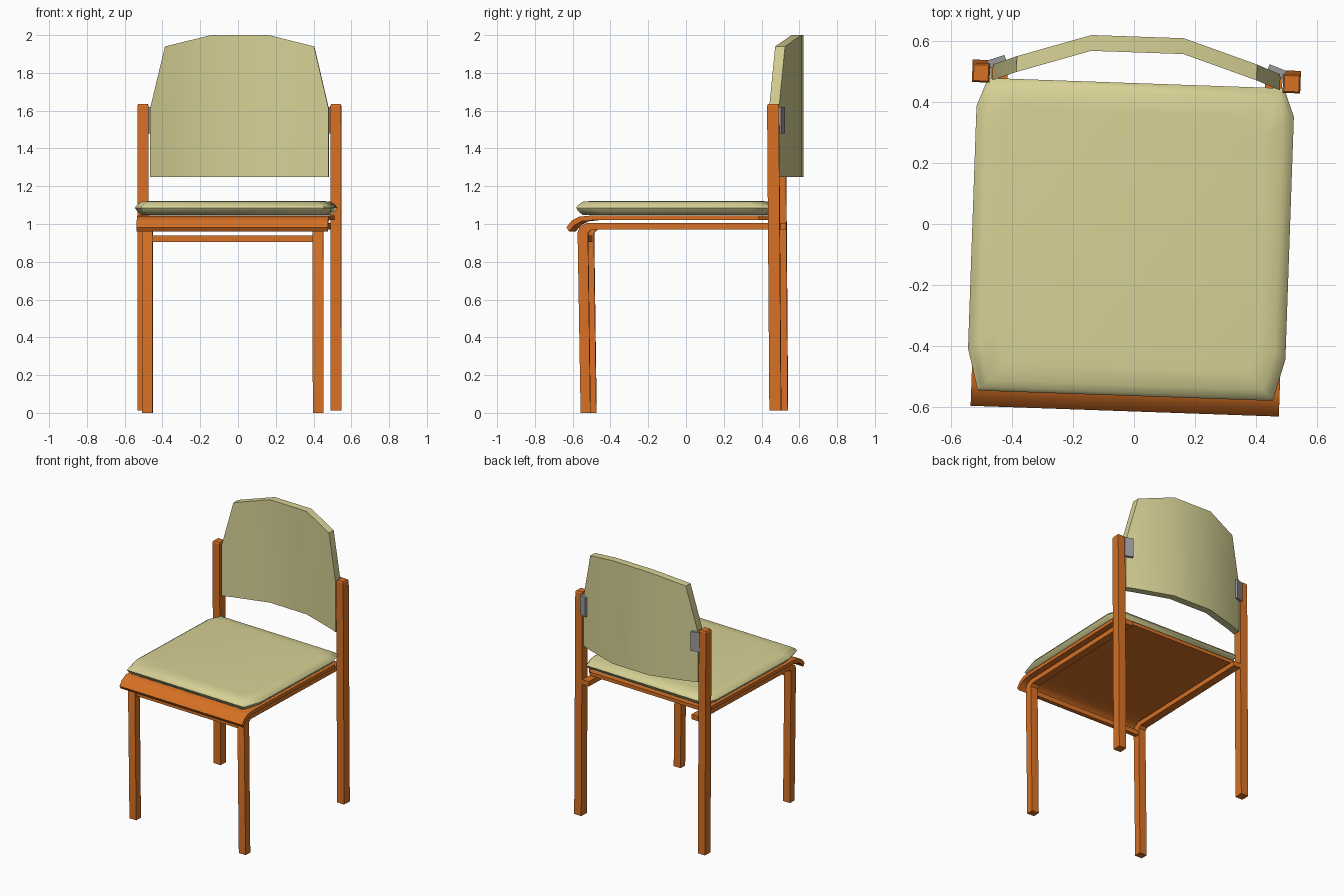
import bpy, bmesh, math
from mathutils import Matrix, Vector

if "Cube" in bpy.data.objects:
    bpy.data.objects.remove(bpy.data.objects["Cube"])


def material(name, rgb):
    m = bpy.data.materials.new(name)
    m.diffuse_color = (*rgb, 1)
    m.use_nodes = True
    m.node_tree.nodes["Principled BSDF"].inputs["Base Color"].default_value = m.diffuse_color
    return m


ORANGE = material("orange frame", (0.68, 0.165, 0.018))
KHAKI = material("khaki upholstery", (0.68, 0.64, 0.30))
GREY = material("grey metal", (0.32, 0.32, 0.34))

# the whole chair is turned slightly about z
PLACE = Matrix.Rotation(math.radians(-2), 4, 'Z') @ Matrix.Translation((-0.009, 0, 0))


def loft(name, rings, mat, smooth=None):
    """Solid skinned through rings of equal point count, capped at both ends."""
    bm = bmesh.new()
    vs = [[bm.verts.new(PLACE @ Vector(p)) for p in ring] for ring in rings]
    n = len(vs[0])
    for a, b in zip(vs, vs[1:]):
        for i in range(n):
            bm.faces.new((a[i], a[(i + 1) % n], b[(i + 1) % n], b[i]))
    bm.faces.new(vs[0])
    bm.faces.new(vs[-1])
    bmesh.ops.recalc_face_normals(bm, faces=bm.faces)
    me = bpy.data.meshes.new(name)
    bm.to_mesh(me)
    bm.free()
    me.materials.append(mat)
    ob = bpy.data.objects.new(name, me)
    bpy.context.collection.objects.link(ob)
    if smooth:
        bpy.ops.object.select_all(action='DESELECT')
        ob.select_set(True)
        bpy.context.view_layer.objects.active = ob
        bpy.ops.object.shade_smooth_by_angle(angle=math.radians(smooth))
    return ob


def rect(x, y, z, hx, hy, turn=0):
    c, s = math.cos(turn), math.sin(turn)
    return [(x + a * hx * c - b * hy * s, y + a * hx * s + b * hy * c, z)
            for a, b in ((-1, -1), (1, -1), (1, 1), (-1, 1))]


# front leg bending into the side rail, as a side profile (y, z)
leg_profile = [(-0.542, 0), (-0.558, 0.955), (-0.547, 0.985), (-0.51, 1.005),
               (0.515, 1.005), (0.515, 0.97), (-0.485, 0.97), (-0.503, 0.953), (-0.49, 0)]

for side, word in ((-1, "left"), (1, "right")):
    loft(f"{word}_front_leg_and_rail",
         [[(side * 0.452 + d, y, z) for y, z in leg_profile] for d in (-0.028, 0.028)],
         ORANGE, 40)
    # back post with slight lean and chamfered top
    loft(f"{word}_back_post",
         [rect(side * 0.511, 0.491, 0.012, 0.029, 0.031),
          rect(side * 0.511, 0.479, 1.625, 0.029, 0.031),
          rect(side * 0.511, 0.479, 1.635, 0.024, 0.026)], ORANGE)
    # metal plate holding the backrest
    loft(f"{word}_backrest_bracket",
         [rect(side * 0.460, 0.518, z, 0.030, 0.013, -side * math.radians(20))
          for z in (1.48, 1.62)], GREY)

# crossbar between the front legs
loft("front_crossbar", [[(x, y, z) for y, z in ((-0.54, 0.905), (-0.51, 0.905),
                                               (-0.51, 0.94), (-0.54, 0.94))]
                        for x in (-0.43, 0.43)], ORANGE)

# seat board: rolled front lip, back corners cut off; sections (half width, y, z, thickness)
sections = [(0.507, -0.602, 0.960, 0.022), (0.507, -0.575, 0.992, 0.025),
            (0.507, -0.535, 1.014, 0.025), (0.507, -0.480, 1.020, 0.025),
            (0.507, 0.405, 1.020, 0.025), (0.455, 0.460, 1.020, 0.025)]
loft("seat_board", [[(-w, y, z), (w, y, z), (w, y - (0.014 if i < 3 else 0), z + t),
                     (-w, y - (0.014 if i < 3 else 0), z + t)]
                    for i, (w, y, z, t) in enumerate(sections)], ORANGE, 40)

# padded seat cushion
outline = [(0.487, 0.463), (0.522, 0.37), (0.522, -0.428), (0.485, -0.565)]
outline += [(-x, y) for x, y in reversed(outline)]


def cushion_ring(z, inset):
    k, l = 1 - inset / 0.522, 1 - inset / 0.514
    return [(x * k, -0.051 + (y + 0.051) * l, z) for x, y in outline]


loft("seat_cushion", [cushion_ring(z, i) for z, i in
                      ((1.047, 0.035), (1.066, 0.012), (1.086, 0), (1.103, 0.012),
                       (1.118, 0.035), (1.123, 0.09))], KHAKI, 50)

# curved backrest: columns (x, y of front face, top z)
half = [(0.473, 0.456, 1.61), (0.395, 0.486, 1.94), (0.152, 0.564, 2.0)]
columns = [(-x, y, t) for x, y, t in half] + half[::-1]
loft("backrest", [[(x, y, 1.25), (x, y + 0.052, 1.25), (x, y + 0.052, t), (x, y, t)]
                  for x, y, t in columns], KHAKI, 30)
